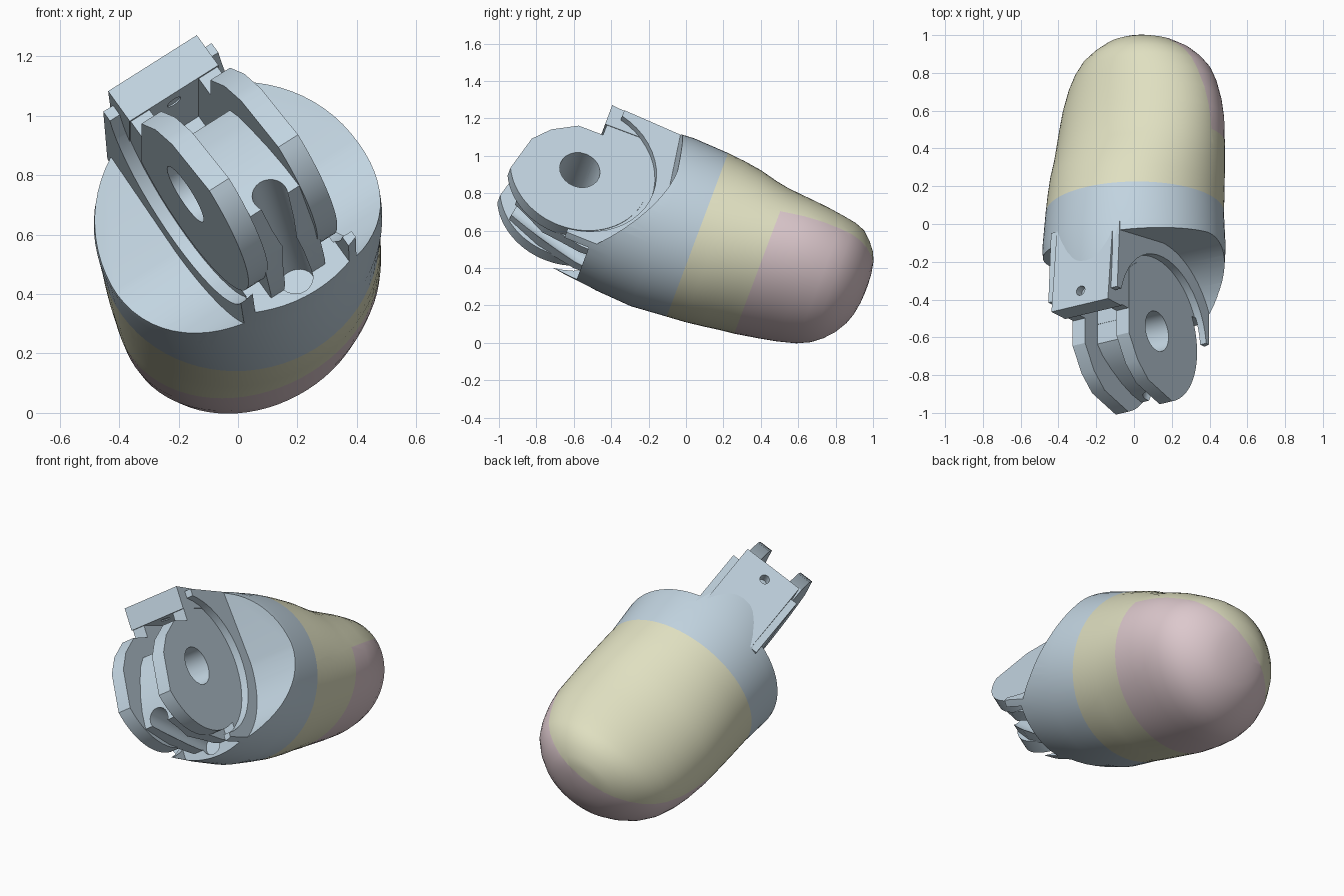
import bpy, bmesh, math
from mathutils import Matrix, Vector

if "Cube" in bpy.data.objects:
    bpy.data.objects.remove(bpy.data.objects["Cube"])

# Local frame: x = hinge axis, y = back of the finger, -z = towards the tip
FRAME = (Matrix.Translation((0, 0.06, 0.575))
         @ Matrix.Rotation(math.radians(69.4), 4, 'X')
         @ Matrix.Rotation(math.radians(34), 4, 'Z'))
HINGE = (0.02, -0.71)
RIGHT, LEFT = 0.16, -0.2


def material(name, color):
    m = bpy.data.materials.new(name)
    m.use_nodes = True
    m.diffuse_color = (*color, 1)
    m.node_tree.nodes["Principled BSDF"].inputs["Base Color"].default_value = (*color, 1)
    return m


BLUE = material("pale blue", (0.54, 0.66, 0.75))
CREAM = material("cream", (0.74, 0.74, 0.53))
PINK = material("dusty pink", (0.72, 0.58, 0.61))


def finish(name, bm, *mats):
    bmesh.ops.recalc_face_normals(bm, faces=bm.faces)
    mesh = bpy.data.meshes.new(name)
    bm.to_mesh(mesh)
    bm.free()
    ob = bpy.data.objects.new(name, mesh)
    bpy.context.collection.objects.link(ob)
    ob.matrix_world = FRAME
    for m in mats or (BLUE,):
        mesh.materials.append(m)
    return ob


def prism(name, outline, p0, p1):
    """Extrude a (q, s) outline along the hinge axis."""
    bm = bmesh.new()
    a, b = ([bm.verts.new((p, q, -s)) for q, s in outline] for p in (p0, p1))
    n = len(outline)
    bm.faces.new(a)
    bm.faces.new(b)
    for i in range(n):
        j = (i + 1) % n
        bm.faces.new((a[i], a[j], b[j], b[i]))
    return finish(name, bm)


def box(name, p0, p1, q0, q1, s0, s1):
    return prism(name, [(q0, s0), (q1, s0), (q1, s1), (q0, s1)], p0, p1)


def arc(r, start=0, end=360, n=48):
    """Points around the hinge, from the back towards the tip."""
    angles = [math.radians(start + (end - start) * i / n) for i in range(n)]
    return [(HINGE[0] + r * math.cos(t), HINGE[1] + r * math.sin(t)) for t in angles]


def rod(name, start, end, r):
    """Straight round bar between two (p, q, s) points."""
    a, b = (Vector((p, q, -s)) for p, q, s in (start, end))
    d = b - a
    bm = bmesh.new()
    m = Matrix.Translation((a + b) / 2) @ d.to_track_quat('Z', 'Y').to_matrix().to_4x4()
    bmesh.ops.create_cone(bm, cap_ends=True, segments=24, radius1=r, radius2=r,
                          depth=d.length, matrix=m)
    return finish(name, bm)


def loft(rows, n=72):
    """Skin elliptical rings given as (s, half width, half height, p, q)."""
    bm = bmesh.new()
    rings = []
    for s, a, b, pc, qc in rows:
        rings.append([bm.verts.new((pc + a * math.cos(2 * math.pi * i / n),
                                    qc + b * math.sin(2 * math.pi * i / n), -s))
                      for i in range(n)])
    for r0, r1 in zip(rings, rings[1:]):
        for i in range(n):
            j = (i + 1) % n
            bm.faces.new((r0[i], r0[j], r1[j], r1[i]))
    bm.faces.new(rings[0])
    bm.faces.new(rings[-1])
    return bm


def cut(ob, cutters):
    bpy.context.view_layer.update()
    bpy.context.view_layer.objects.active = ob
    for c in cutters:
        mod = ob.modifiers.new("cut", 'BOOLEAN')
        mod.operation, mod.solver, mod.object = 'DIFFERENCE', 'EXACT', c
        bpy.ops.object.modifier_apply(modifier=mod.name)


# Fingertip: cream shell with a pink pad on the gripping side
tip = loft([(0, .476, .463, .005, 0), (.1, .477, .45, .01, -.005), (.2, .477, .43, .015, -.01),
            (.3, .476, .4, .02, -.02), (.37, .474, .385, .023, -.025), (.5, .466, .363, .033, -.025),
            (.6, .449, .35, .038, -.022), (.7, .418, .335, .043, -.018), (.77, .382, .32, .05, -.01),
            (.825, .335, .296, .055, 0), (.873, .278, .252, .058, .004), (.912, .208, .2, .06, .012),
            (.932, .15, .15, .06, .018), (.944, .08, .085, .06, .02), (.948, .02, .02, .06, .02)])
SLOPE = 0.19
bmesh.ops.bisect_plane(tip, geom=tip.verts[:] + tip.edges[:] + tip.faces[:],
                       plane_co=(0, 0, -0.37), plane_no=(0, 1, SLOPE))
for f in tip.faces:
    c = f.calc_center_median()
    s = -c.z
    f.material_index = int(s > 0.37 and c.y < SLOPE * (s - 0.37))
fingertip = finish("fingertip", tip, CREAM, PINK)

# Round housing behind the fingertip, with the centre tongue left by the side recesses
housing = finish("housing", loft([(-.66, .455, .43, .025, -.015), (-.4, .48, .46, 0, 0),
                                  (-.2, .49, .475, 0, 0), (0, .476, .463, .005, 0)]))
hinge_bore = rod("hinge_bore", (-1, *HINGE), (1, *HINGE), 0.11)
groove = rod("groove", (-.02, -.19, -1.06), (-.02, -.385, -.48), 0.06)
tendon_hole = rod("tendon_hole", (-.02, .3, -.585), (-.02, .6, -.585), 0.027)
cavity = box("cavity", LEFT + .08, RIGHT - .08, .17, .36, -1, -.3)
underside = box("underside", LEFT - .002, RIGHT + .002, -1, 0, -1, -.52)
recesses, seats = [], []
pocket = arc(0.49, 90, 270) + [(.02, -1.2), (.8, -1.2), (.8, -.32)]
for side, face in ((1, RIGHT), (-1, LEFT)):
    recesses.append(prism("recess", pocket, face + side * .04, face + side))
    seats.append(prism("disc_seat", arc(0.41), face - side * .004, face + side * .06))
cut(housing, recesses + seats + [cavity, underside, hinge_bore, groove])

# Hinge discs, with the back trimmed to a tighter corner
trim = [(.1, -1.01), (.2, -.93), (.285, -.8)]
discs = []
for name, p0, p1 in (("left_hinge_disc", RIGHT - .08, RIGHT),
                     ("right_hinge_disc", LEFT, LEFT + .08)):
    disc = prism(name, arc(0.38, 46, 252) + trim, p0, p1)
    cut(disc, [hinge_bore])
    discs.append(disc)

# Core between the discs, with the tendon groove underneath
core = prism("hinge_core", [(.168, -.28), (.168, -.77), (.12, -.82), (.04, -.87), (-.06, -.92),
                            (-.16, -.955), (-.25, -.97), (-.34, -.78), (-.39, -.56),
                            (-.4, -.28)], LEFT + .07, RIGHT - .07)
cut(core, [hinge_bore, groove])

# Bridge block over the back, sinking into the housing, with a wing on each side
bridge = prism("tendon_bridge", [(.355, -.67), (.485, -.67), (.435, -.2), (.355, -.2)], LEFT, RIGHT)
cut(bridge, [tendon_hole])
wings = prism("bridge_wings", [(.37, -.6), (.455, -.6), (.43, -.2), (.37, -.2)],
              LEFT - .04, RIGHT + .04)
cut(wings, seats + [cavity, tendon_hole])

for helper in recesses + seats + [cavity, underside, hinge_bore, groove, tendon_hole]:
    bpy.data.objects.remove(helper)

# Smooth the round surfaces, keep the machined edges
bpy.ops.object.select_all(action='DESELECT')
for ob in [fingertip, housing, core, bridge, wings] + discs:
    ob.select_set(True)
    bpy.context.view_layer.objects.active = ob
bpy.ops.object.shade_smooth_by_angle(angle=math.radians(30))
